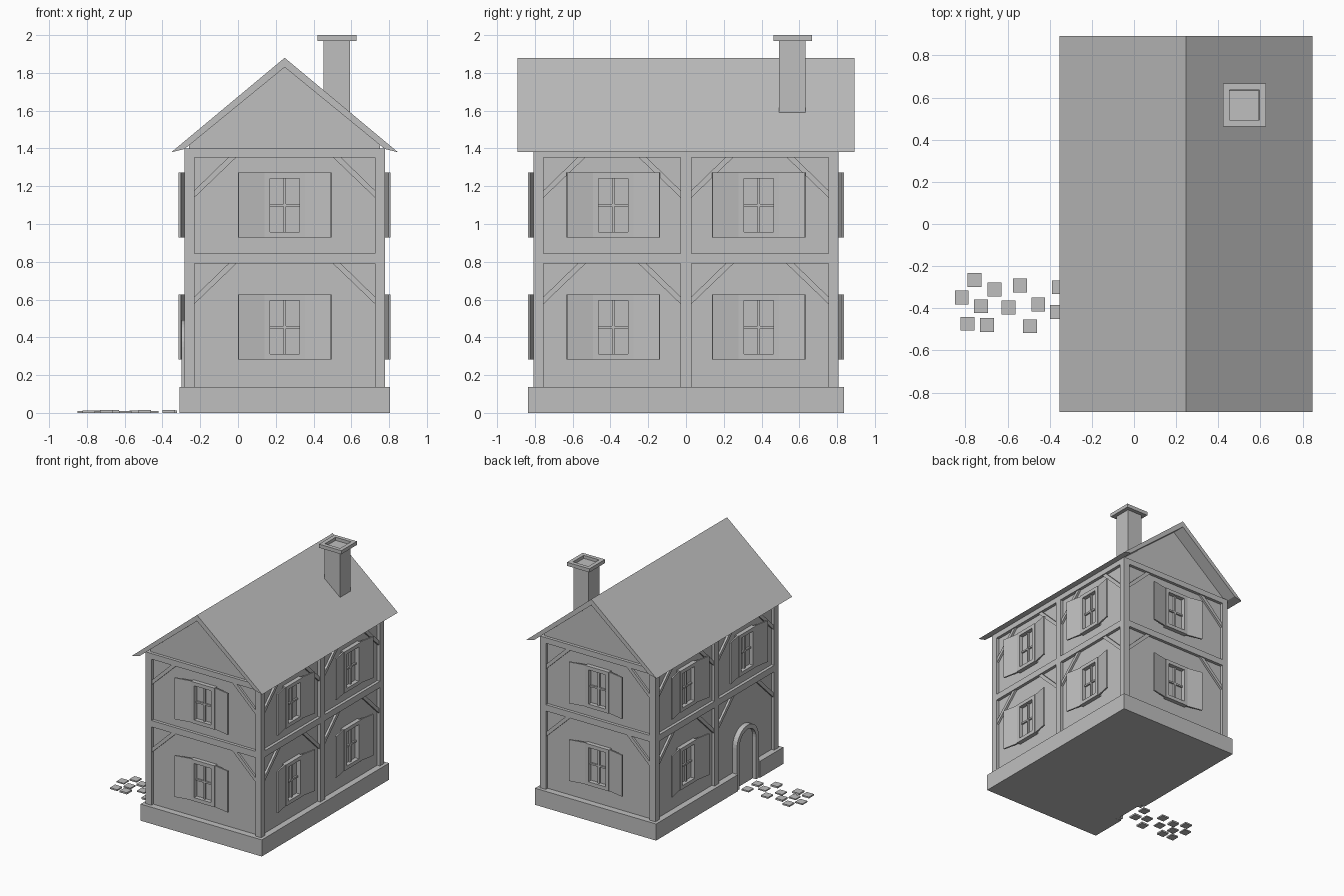
import bpy, bmesh, math
from mathutils import Matrix, Vector

if "Cube" in bpy.data.objects:
    bpy.data.objects.remove(bpy.data.objects["Cube"])

grey = bpy.data.materials.new("plain_grey")
grey.use_nodes = True
colour = (0.52, 0.52, 0.52, 1)
grey.diffuse_color = colour
grey.node_tree.nodes["Principled BSDF"].inputs["Base Color"].default_value = colour

# House proportions
CX, HX, HY = 0.247, 0.531, 0.807
POST, RECESS = 0.053, 0.025
BASE_TOP, WALL_TOP = 0.138, 1.40
MID_LOW, MID_HIGH = 0.79, 0.843
BAY = 0.385


def finish(name, bm, matrix=Matrix()):
    bmesh.ops.recalc_face_normals(bm, faces=bm.faces)
    mesh = bpy.data.meshes.new(name)
    bm.to_mesh(mesh)
    bm.free()
    mesh.materials.append(grey)
    obj = bpy.data.objects.new(name, mesh)
    obj.matrix_world = matrix
    bpy.context.collection.objects.link(obj)
    return obj


def add_box(bm, lo, hi, matrix=Matrix()):
    lo, hi = Vector(lo), Vector(hi)
    place = Matrix.Translation((lo + hi) / 2) @ Matrix.Diagonal((*(hi - lo), 1))
    bmesh.ops.create_cube(bm, size=1, matrix=matrix @ place)


def boxes(name, parts, matrix=Matrix()):
    bm = bmesh.new()
    for lo, hi in parts:
        add_box(bm, lo, hi, matrix=Matrix())
    return finish(name, bm, matrix)


def extrude(name, points, vector, matrix=Matrix()):
    bm = bmesh.new()
    face = bm.faces.new([bm.verts.new(p) for p in points])
    new = bmesh.ops.extrude_face_region(bm, geom=[face], use_keep_orig=True)
    verts = [g for g in new["geom"] if isinstance(g, bmesh.types.BMVert)]
    bmesh.ops.translate(bm, verts=verts, vec=vector)
    return finish(name, bm, matrix)


def side_matrix(angle, depth):
    # Local x runs along the wall, local -y points outward from the post plane
    spin = Matrix.Rotation(angle, 4, "Z")
    return Matrix.Translation((CX, 0, 0)) @ spin @ Matrix.Translation((0, -depth, 0))


# Stone base with a gap for the door
bx, by, gap = HX + 0.026, HY + 0.029, 0.145
plan = [(-bx, -by), (bx, -by), (bx, by), (-bx, by), (-bx, -BAY + gap),
        (RECESS - HX, -BAY + gap), (RECESS - HX, -BAY - gap), (-bx, -BAY - gap)]
extrude("stone_base", [(CX + x, y, 0) for x, y in plan], (0, 0, BASE_TOP))

# Recessed wall body with both gables
wx, wy = HX - RECESS, HY - RECESS
outline = [(-wx, BASE_TOP), (wx, BASE_TOP), (wx, 1.42), (0, 1.845), (-wx, 1.42)]
extrude("wall_body", [(CX + x, -wy, z) for x, z in outline], (0, 2 * wy, 0))

# Roof slab with pointed eaves
roof = [(-0.6, 1.38), (0, 1.88), (0.6, 1.38), (0.53, 1.397), (0, 1.83), (-0.53, 1.397)]
extrude("roof", [(CX + x, -0.892, z) for x, z in roof], (0, 1.784, 0))

# Corner posts
for sx in (-1, 1):
    for sy in (-1, 1):
        xs = sorted((CX + sx * HX, CX + sx * (HX - POST)))
        ys = sorted((sy * HY, sy * (HY - POST)))
        boxes("corner_post", [((xs[0], ys[0], BASE_TOP), (xs[1], ys[1], WALL_TOP))])


def brace(corner, direction, top, matrix):
    outline = [(0, -0.175), (0, -0.213), (0.222, 0), (0.18, 0)]
    extrude("corner_brace", [(corner + direction * u, RECESS, top + z) for u, z in outline],
            (0, -0.017, 0), matrix)


def window(u, z, matrix):
    place = matrix @ Matrix.Translation((u, 0, z))
    w, h, rim = 0.108, 0.172, 0.03
    back, front = 0.03, -0.01
    boxes("window_frame", [
        ((-w, front, -h), (rim - w, back, h)),
        ((w - rim, front, -h), (w, back, h)),
        ((rim - w, front, h - rim), (w - rim, back, h)),
        ((rim - w, front, -h), (w - rim, back, rim - h))], place)
    boxes("window_bars", [
        ((-0.007, 0.01, rim - h), (0.007, back, h - rim)),
        ((rim - w, 0.012, -0.007), (w - rim, back, 0.007))], place)
    # Shutters stand slightly away from the wall at their outer edge
    for side in (-1, 1):
        hinge = Matrix.Translation((side * w, -0.004, 0)) @ Matrix.Rotation(-side * 0.19, 4, "Z")
        ends = sorted((0, side * 0.139))
        boxes("shutter", [((ends[0], 0, -h), (ends[1], 0.012, h))], place @ hinge)


def door(u, matrix):
    place = matrix @ Matrix.Translation((u, 0, 0))
    outer, inner, spring, steps = 0.143, 0.108, 0.35, 16

    def arch(radius):
        curve = [(radius * math.cos(math.pi * i / steps), spring + radius * math.sin(math.pi * i / steps))
                 for i in range(steps + 1)]
        return [(radius, 0)] + curve + [(-radius, 0)]

    ring = arch(outer) + arch(inner)[::-1]
    extrude("door_surround", [(x, 0.03, z) for x, z in ring], (0, -0.046, 0), place)
    extrude("door_leaf", [(x, 0.03, z) for x, z in arch(inner)], (0, -0.015, 0), place)


# Timber framing and openings for each side: angle, depth, half width, bay centres
sides = [(0, HY, HX, [0]), (math.pi, HY, HX, [0]),
         (math.pi / 2, HX, HY, [-BAY, BAY]), (-math.pi / 2, HX, HY, [-BAY, BAY])]
for angle, depth, half, bays in sides:
    m = side_matrix(angle, depth)
    end = half - POST
    for low, high in ((MID_LOW, MID_HIGH), (1.353, WALL_TOP)):
        boxes("cross_beam", [((-end, 0, low), (end, POST, high))], m)
    edges = [(-end, end)]
    if len(bays) == 2:
        mid = 0.029
        boxes("middle_post", [((-mid, 0, BASE_TOP), (mid, POST, MID_LOW)),
                              ((-mid, 0, MID_HIGH), (mid, POST, 1.353))], m)
        edges = [(-end, -mid), (mid, end)]
    for (left, right), centre in zip(edges, bays):
        for top, height in ((MID_LOW, 0.454), (1.353, 1.10)):
            brace(left, 1, top, m)
            brace(right, -1, top, m)
            if angle < 0 and centre > 0 and top == MID_LOW:
                door(centre, m)
            else:
                window(centre, height, m)

# Chimney shaft and open cap
boxes("chimney_shaft", [((0.453, 0.493, 1.5), (0.594, 0.633, 1.975))])
x0, x1, y0, y1 = 0.422, 0.627, 0.462, 0.667
t, low, high = 0.032, 1.97, 2.0
boxes("chimney_cap", [
    ((x0, y0, low), (x1, y0 + t, high)), ((x0, y1 - t, low), (x1, y1, high)),
    ((x0, y0 + t, low), (x0 + t, y1 - t, high)), ((x1 - t, y0 + t, low), (x1, y1 - t, high))])

# Scattered paving stones leading to the door
stones = [(-.817, -.348), (-.757, -.265), (-.662, -.31), (-.726, -.39), (-.79, -.473),
          (-.697, -.48), (-.596, -.397), (-.541, -.291), (-.494, -.485), (-.454, -.381),
          (-.357, -.30), (-.366, -.418)]
s = 0.033
for i, (x, y) in enumerate(stones):
    boxes("paving_stone", [((x - s, y - s, 0), (x + s, y + s, 0.01 + 0.002 * (i % 3)))])
